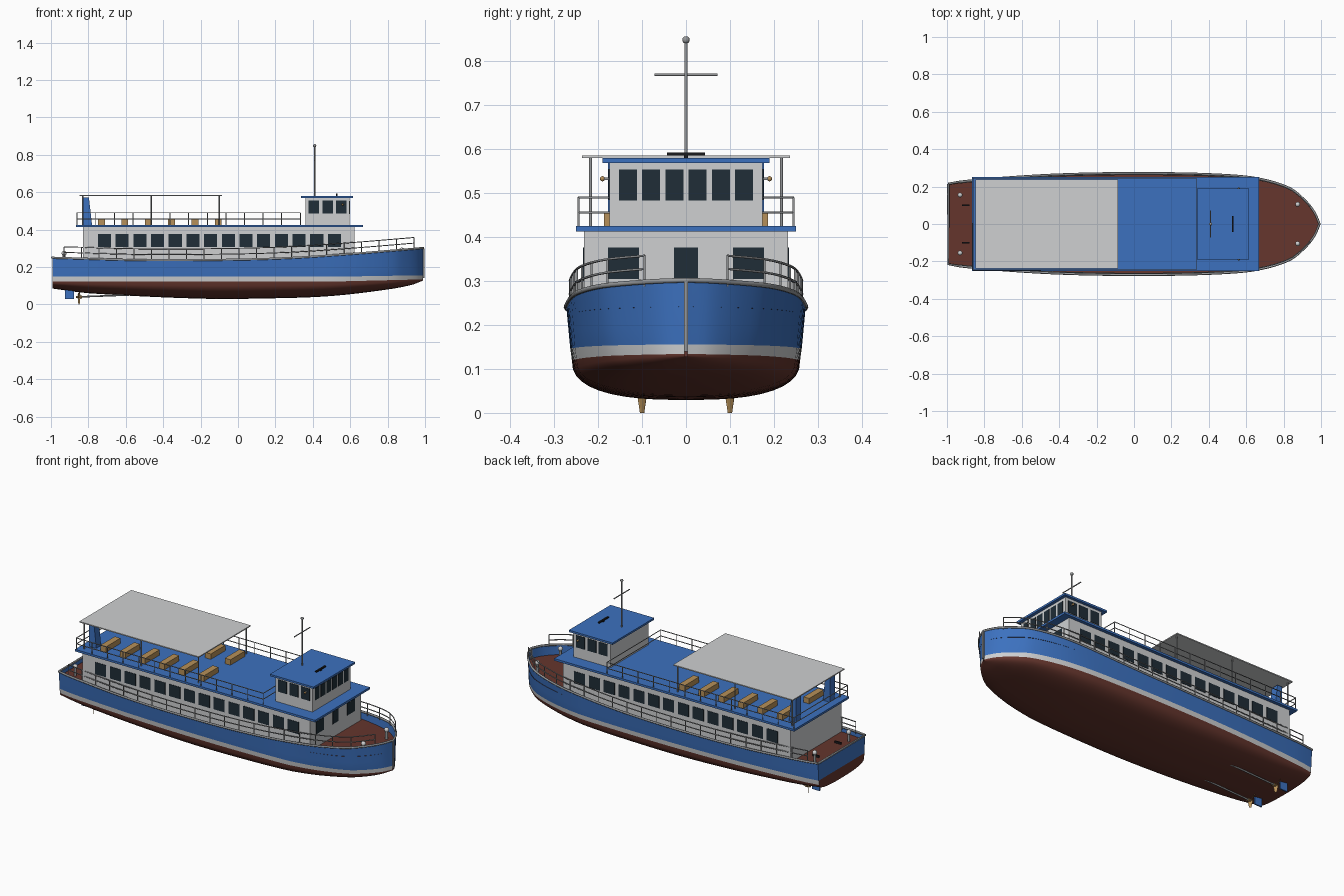
import bpy, bmesh, math
from mathutils import Vector, Matrix

if "Cube" in bpy.data.objects:
    bpy.data.objects.remove(bpy.data.objects["Cube"])


def mat(name, r, g, b):
    m = bpy.data.materials.new(name)
    m.diffuse_color = (r, g, b, 1)
    m.use_nodes = True
    m.node_tree.nodes["Principled BSDF"].inputs["Base Color"].default_value = m.diffuse_color
    return m


BLUE = mat("blue", 0.045, 0.165, 0.52)
WHITE = mat("off_white", 0.62, 0.63, 0.64)
BROWN = mat("red_brown", 0.13, 0.036, 0.026)
GLASS = mat("dark_glass", 0.014, 0.026, 0.038)
GREY = mat("metal_grey", 0.3, 0.31, 0.32)
TAN = mat("tan_wood", 0.47, 0.28, 0.1)
BLACK = mat("black", 0.01, 0.01, 0.012)


def obj(name, bm, mats, smooth=False):
    bmesh.ops.recalc_face_normals(bm, faces=bm.faces)
    me = bpy.data.meshes.new(name)
    bm.to_mesh(me)
    bm.free()
    o = bpy.data.objects.new(name, me)
    bpy.context.collection.objects.link(o)
    for m in mats:
        me.materials.append(m)
    if smooth:
        bpy.ops.object.select_all(action='DESELECT')
        o.select_set(True)
        bpy.context.view_layer.objects.active = o
        bpy.ops.object.shade_smooth_by_angle(angle=math.radians(35))
    return o


def add_box(bm, x0, x1, y0, y1, z0, z1):
    m = Matrix.Translation(((x0 + x1) / 2, (y0 + y1) / 2, (z0 + z1) / 2))
    m = m @ Matrix.Diagonal((x1 - x0, y1 - y0, z1 - z0, 1))
    return bmesh.ops.create_cube(bm, size=1, matrix=m)['verts']


def boxes(name, m, *dims):
    bm = bmesh.new()
    for d in dims:
        add_box(bm, *d)
    return obj(name, bm, [m])


def tubes(name, m, paths, r):
    cu = bpy.data.curves.new(name, 'CURVE')
    cu.dimensions = '3D'
    cu.bevel_depth = r
    cu.bevel_resolution = 1
    cu.use_fill_caps = True
    for p in paths:
        s = cu.splines.new('POLY')
        s.points.add(len(p) - 1)
        for q, c in zip(s.points, p):
            q.co = (*c, 1)
    cu.materials.append(m)
    o = bpy.data.objects.new(name, cu)
    bpy.context.collection.objects.link(o)
    return o


def interp(tab, x):
    # cubic Hermite through the control points
    n = len(tab)

    def slope(i):
        a, b = tab[max(i - 1, 0)], tab[min(i + 1, n - 1)]
        return (b[1] - a[1]) / (b[0] - a[0])
    x = min(max(x, tab[0][0]), tab[-1][0])
    i = max(k for k in range(n - 1) if tab[k][0] <= x)
    (x0, y0), (x1, y1) = tab[i], tab[i + 1]
    h = x1 - x0
    t = (x - x0) / h
    return ((2*t**3 - 3*t**2 + 1) * y0 + (t**3 - 2*t**2 + t) * h * slope(i)
            + (3*t**2 - 2*t**3) * y1 + (t**3 - t**2) * h * slope(i + 1))


BEAM = [(-0.993, .215), (-.9, .23), (-.5, .26), (-.15, .271), (.2, .271), (.5, .261), (.67, .242),
        (.83, .193), (.91, .13), (.965, .062), (.99, .004)]
SHEER = [(-0.993, .25), (-.5, .237), (0, .24), (.3, .25), (.6, .27), (.8, .286), (.99, .302)]
KEEL = [(-0.993, .085), (-.8, .06), (-.2, .031), (.2, .033), (.5, .045), (.8, .08), (.93, .105), (.99, .128)]
beam = lambda x: interp(BEAM, x)
sheer = lambda x: interp(SHEER, x)
deck_z = lambda x: 0.215 + 0.4 * (sheer(x) - 0.235)
N = 48
XS = [-0.993 + 1.983 * math.sin(math.pi / 2 * i / N) for i in range(N + 1)]


def half_section(x):
    b, zs, zb = beam(x), sheer(x), interp(KEEL, x)
    bow = max(0, (x - 0.5) / 0.49)
    k = 0.955 - 0.1 * bow
    zk, zw = 0.122 + 0.012 * bow, 0.148 + 0.008 * bow
    pts = []
    for j in range(11):
        a = math.pi / 2 * j / 10
        pts.append((b * k * max(math.sin(a), 0)**.77, zk - (zk - zb) * max(math.cos(a), 0)**.77))
    pts.append((b * (k + (1 - k) * .3), zw))
    for t in (.33, .66, 1):
        pts.append((b * (k + (1 - k) * (.3 + .7 * t)), zw + (zs - zw) * t))
    return pts


# hull shell: brown bottom, white boot stripe, blue topsides
bm = bmesh.new()
rings = []
for x in XS:
    h = half_section(x)
    full = [(-y, z) for y, z in reversed(h[1:])] + h
    rings.append([bm.verts.new((x, y, z)) for y, z in full])
M = len(rings[0])
for a, b in zip(rings, rings[1:]):
    for j in range(M - 1):
        f = bm.faces.new((a[j], b[j], b[j + 1], a[j + 1]))
        ring = abs(j + .5 - (M - 1) / 2)
        f.material_index = 0 if ring < 10 else 1 if ring < 11 else 2
# transom strips joining the two sides of the last section
end = rings[0]
for j in range(M // 2):
    vs = [end[j], end[j + 1], end[M - 2 - j], end[M - 1 - j]]
    f = bm.faces.new(list(dict.fromkeys(vs)))
    f.material_index = 2 if j < 3 else 0
obj("hull", bm, [BROWN, WHITE, BLUE], True)

# main deck inside the bulwark
bm = bmesh.new()
rows = [[bm.verts.new((x, s * beam(x) * .985, deck_z(x))) for s in (-1, 1)] for x in XS]
for a, b in zip(rows, rows[1:]):
    bm.faces.new((a[0], b[0], b[1], a[1]))
obj("main_deck", bm, [BROWN])

# gunwale cap and stem bar
edge = [(x, beam(x), sheer(x)) for x in XS]
loop = edge + [(x, -y, z) for x, y, z in reversed(edge)]
tubes("gunwale", GREY, [loop + [loop[0]]], .006)
boxes("stem_bar", GREY, (.983, .997, -.005, .005, .14, .3))

# superstructure
boxes("cabin", WHITE, (-.83, .622, -.232, .232, .2, .415))
boxes("cabin_roof", BLUE, (-.866, .667, -.25, .25, .413, .425))
boxes("wheelhouse", WHITE, (.36, .597, -.174, .174, .42, .572))
boxes("wheelhouse_roof", BLUE, (.336, .615, -.19, .19, .569, .58))

# windows as thin plates
win = []
for s in (-1, 1):
    for i in range(14):
        x = -.714 + i * .0946
        win.append((x - .035, x + .035, s * .232 - .002, s * .232 + .002, .307, .376))
    for x in (.406, .479, .552):
        win.append((x - .028, x + .028, s * .174 - .002, s * .174 + .002, .485, .555))
for y in (-.142, 0, .142):
    w = .027 if y == 0 else .035
    win.append((.62, .624, y - w, y + w, .305, .376))
for i in range(6):
    y = (i - 2.5) * .0528
    win.append((.595, .599, y - .0205, y + .0205, .484, .554))
boxes("windows", GLASS, *win)

# upper deck: canopy, posts, benches
boxes("canopy", WHITE, (-.847, -.085, -.237, .237, .58, .586))
tubes("canopy_posts", GREY, [[(x, s * .217, .42), (x, s * .217, .582)]
                             for x in (-.83, -.465, -.1) for s in (-1, 1)], .004)
bench = []
for x in (-.73, -.605, -.48, -.355, -.23, -.105):
    for s in (-1, 1):
        y0, y1 = sorted((s * .055, s * .187))
        bench.append((x - .018, x + .018, y0, y1, .424, .456))
boxes("benches", TAN, *bench)

# pair of raked, tapered funnels
bm = bmesh.new()
for s in (-1, 1):
    for v in add_box(bm, -.825, -.78, s * .155 - .022, s * .155 + .022, .42, .572):
        if v.co.z > .5:
            v.co.x = -.828 if v.co.x < -.8 else -.797
obj("funnels", bm, [BLUE])

# upper deck railing
corners = [(-.86, -.245), (.333, -.245), (.333, .245), (-.86, .245), (-.86, -.245)]
paths = [[(x, y, z) for x, y in corners] for z in (.456, .49)]
for s in (-1, 1):
    for i in range(13):
        x = -.86 + i * 1.193 / 12
        paths.append([(x, s * .245, .42), (x, s * .245, .49)])
tubes("upper_railing", GREY, paths, .0025)

# side and bow railing following the sheer
paths = []
RX = [-.93 + 1.87 * i / 40 for i in range(41)]
for s in (-1, 1):
    for h in (.03, .06):
        paths.append([(x, s * beam(x) * .97, sheer(x) + h) for x in RX])
    for x in RX[::2]:
        paths.append([(x, s * beam(x) * .97, sheer(x) - .01), (x, s * beam(x) * .97, sheer(x) + .06)])
tubes("side_railing", GREY, paths, .0028)

# mast, yard and radar
tubes("mast", GREY, [[(.41, 0, .575), (.41, 0, .85)]], .0045)
tubes("mast_yard", GREY, [[(.41, -.072, .77), (.41, .072, .77)]], .003)
boxes("radar", BLACK, (.523, .533, -.043, .043, .586, .593), (.524, .532, -.005, .005, .578, .588))


def balls(name, m, pts, r):
    bm = bmesh.new()
    for p in pts:
        bmesh.ops.create_uvsphere(bm, u_segments=12, v_segments=8, radius=r, matrix=Matrix.Translation(p))
    return obj(name, bm, [m], True)


balls("masthead_ball", GREY, [(.41, 0, .849)], .0085)
balls("side_lamps", TAN, [(.56, s * .19, .533) for s in (-1, 1)], .006)
boxes("lamp_brackets", GREY, *[(.556, .564, s * .181 - .008, s * .181 + .008, .53, .536) for s in (-1, 1)])

# mooring posts and cleats
spots = [(x, s * y) for x, y in ((-.93, .155), (.875, .105)) for s in (-1, 1)]
tubes("mooring_posts", GREY, [[(x, y, deck_z(x)), (x, y, deck_z(x) + .05)] for x, y in spots], .008)
balls("mooring_caps", WHITE, [(x, y, deck_z(x) + .053) for x, y in spots], .013)
boxes("cleats", BLACK, *[(-.92, -.88, s * .1 - .003, s * .1 + .003, .22, .232) for s in (-1, 1)])

# running gear: shafts, propellers, rudders
tubes("propeller_shafts", GREY, [[(-.86, s * .1, .04), (-.55, s * .1, .052)] for s in (-1, 1)], .005)
bm = bmesh.new()
for s in (-1, 1):
    hub = Matrix.Translation((-.85, s * .1, .04))
    bmesh.ops.create_cone(bm, cap_ends=True, segments=10, radius1=.008, radius2=.006, depth=.03,
                          matrix=hub @ Matrix.Rotation(-math.pi / 2, 4, 'Y'))
    for k in range(3):
        turn = hub @ Matrix.Rotation(math.tau * k / 3, 4, 'X') @ Matrix.Translation((0, 0, -.021))
        pitch = Matrix.Rotation(math.radians(35), 4, 'Z') @ Matrix.Diagonal((.2, 1, 1, 1))
        bmesh.ops.create_cone(bm, cap_ends=True, segments=8, radius1=.006, radius2=.013, depth=.038,
                              matrix=turn @ pitch)
obj("propellers", bm, [TAN])
boxes("rudders", BLUE, *[(-.925, -.877, s * .1 - .004, s * .1 + .004, .03, .082) for s in (-1, 1)])
